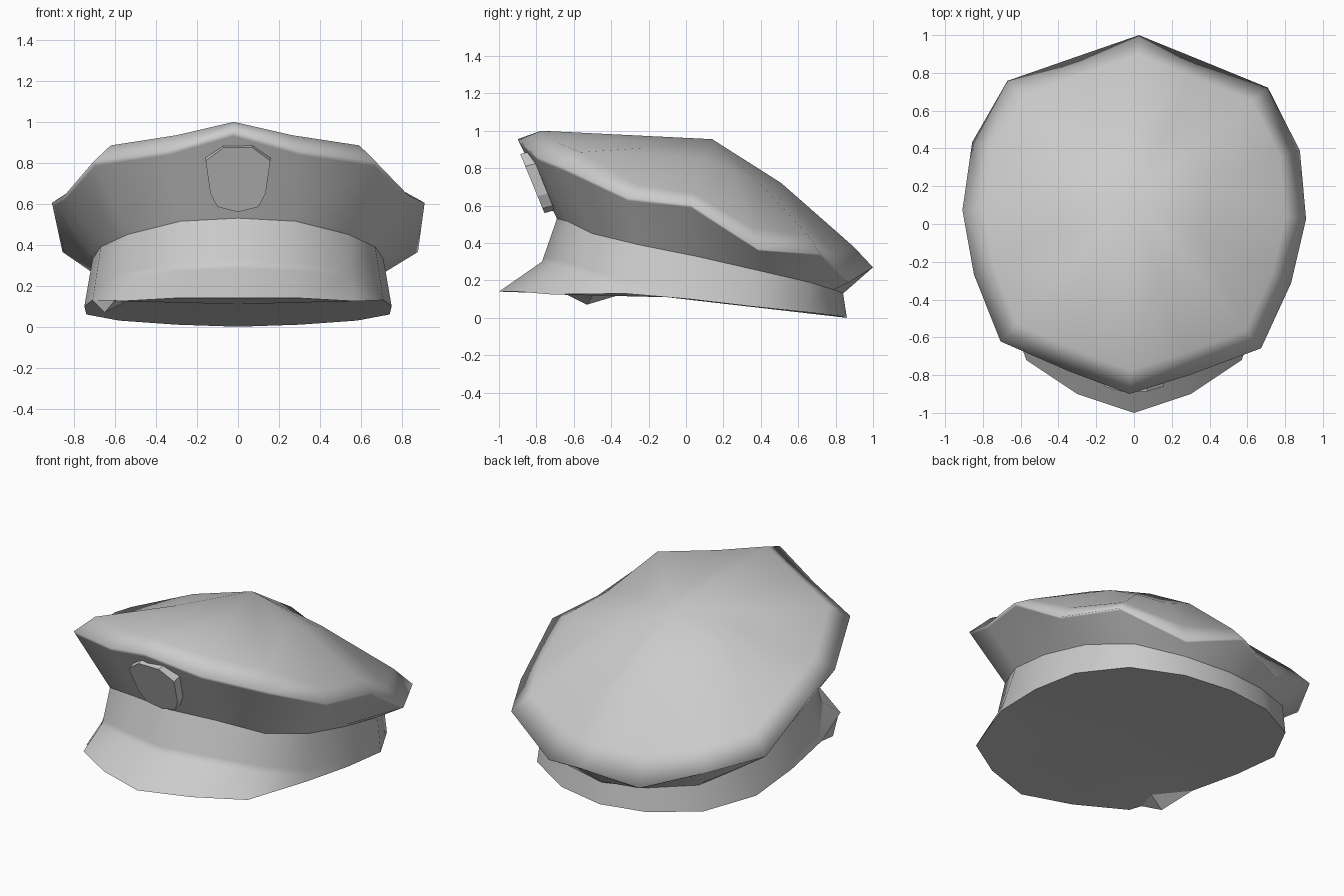
import bpy, math
from mathutils import Vector, Matrix

cube = bpy.data.objects.get("Cube")
if cube:
    bpy.data.objects.remove(cube, do_unlink=True)

grey = bpy.data.materials.new("cap grey")
grey.use_nodes = True
colour = (0.6, 0.6, 0.6, 1)
grey.diffuse_color = colour
grey.node_tree.nodes["Principled BSDF"].inputs["Base Color"].default_value = colour


def add_mesh(name, verts, faces, smooth=True):
    mesh = bpy.data.meshes.new(name)
    mesh.from_pydata([tuple(v) for v in verts], [], faces)
    mesh.materials.append(grey)
    mesh.polygons.foreach_set("use_smooth", [smooth] * len(mesh.polygons))
    obj = bpy.data.objects.new(name, mesh)
    bpy.context.collection.objects.link(obj)
    return obj


def mirrored(half):
    """Close a front-to-back half outline into a full ring."""
    half = [Vector(p) for p in half]
    return half + [Vector((-p.x, p.y, p.z)) for p in half[-2:0:-1]]


def blend(low, high, t):
    """Ring part of the way between two rings, used to tighten a crease."""
    return [a.lerp(b, t) for a, b in zip(low, high)]


def loft(name, rings, apex=None):
    """Skin rings from low to high, optionally closing on a point."""
    n = len(rings[0])
    verts = [v for ring in rings for v in ring]
    faces = [(r * n + i, r * n + (i + 1) % n, (r + 1) * n + (i + 1) % n, (r + 1) * n + i)
             for r in range(len(rings) - 1) for i in range(n)]
    if apex:
        last = len(verts) - n
        verts.append(Vector(apex))
        faces += [(last + i, last + (i + 1) % n, len(verts) - 1) for i in range(n)]
    return add_mesh(name, verts, faces)


# Half outlines, running from front centre to back centre
rim_half = [(0, -.9, .955), (.32, -.79, .86), (.69, -.64, .805), (.84, -.29, .64), (.91, .05, .605),
            (.868, .41, .365), (.69, .74, .34), (.32, .88, .19), (0, 1, .27)]
band_half = [(0, -.69, .53), (.28, -.63, .515), (.54, -.5, .45), (.67, -.25, .39), (.71, .05, .33),
             (.69, .4, .25), (.55, .66, .19), (.28, .79, .15), (0, .84, .13)]
base_half = [(0, -1, .14), (.3, -.9, .14), (.57, -.72, .125), (.71, -.33, .13), (.75, .02, .1),
             (.74, .36, .06), (.58, .65, .03), (.3, .81, .01), (0, .86, 0)]
brow_half = [(0, -.77, .3), (.28, -.7, .29), (.55, -.56, .25)]
brow_half += [Vector(b).lerp(Vector(t), .15) for b, t in zip(base_half[3:], band_half[3:])]

# The soft crown sits very slightly twisted on the band
twist = Matrix.Rotation(math.radians(-1.5), 3, "Z")
rim = [twist @ p for p in mirrored(rim_half)]
band, base, brow = mirrored(band_half), mirrored(base_half), mirrored(brow_half)


def inset_rim(scale, heights):
    centre_y = .14
    return [twist @ p for p in mirrored(
        [(x * scale, centre_y + (y - centre_y) * scale, h)
         for (x, y, z), h in zip(rim_half, heights)])]


shoulder = inset_rim(.88, [1, .935, .885, .71, .665, .48, .44, .35, .38])
upper = inset_rim(.43, [.977, .945, .91, .865, .845, .79, .725, .7, .72])

loft("crown", [band, blend(band, rim, .06), blend(band, rim, .94), rim, shoulder, upper],
     (0, .14, .955))
loft("head_band_and_visor", [base, blend(base, brow, .9), brow, blend(brow, band, .1),
                             blend(brow, band, .94), band])

# Closed underside, drawn up a little in the middle
count = len(base)
add_mesh("underside", base + [Vector((0, -.1, .11))],
         [((i + 1) % count, i, count) for i in range(count)])

# Shield badge, leaning with the front of the crown
shield = [(0, .56), (.1, .585), (.135, .65), (.158, .81), (.07, .875)]
outline = shield + [(-x, z) for x, z in shield[:0:-1]]
front = [Vector((x, -.757 - (z - .56) * .41, z)) for x, z in outline]
back = [p + Vector((0, .055, .015)) for p in front]
n = len(outline)
faces = [tuple(range(n)), tuple(reversed(range(n, 2 * n)))]
faces += [((i + 1) % n, i, n + i, n + (i + 1) % n) for i in range(n)]
add_mesh("badge", front + back, faces, smooth=False)

# Small folded tab at one corner of the visor
add_mesh("visor_tab",
         [(-.6, -.65, .13), (-.65, -.53, .07), (-.71, -.33, .13), (-.55, -.5, .12)],
         [(0, 1, 2), (1, 3, 2), (0, 3, 1), (0, 2, 3)], smooth=False)
